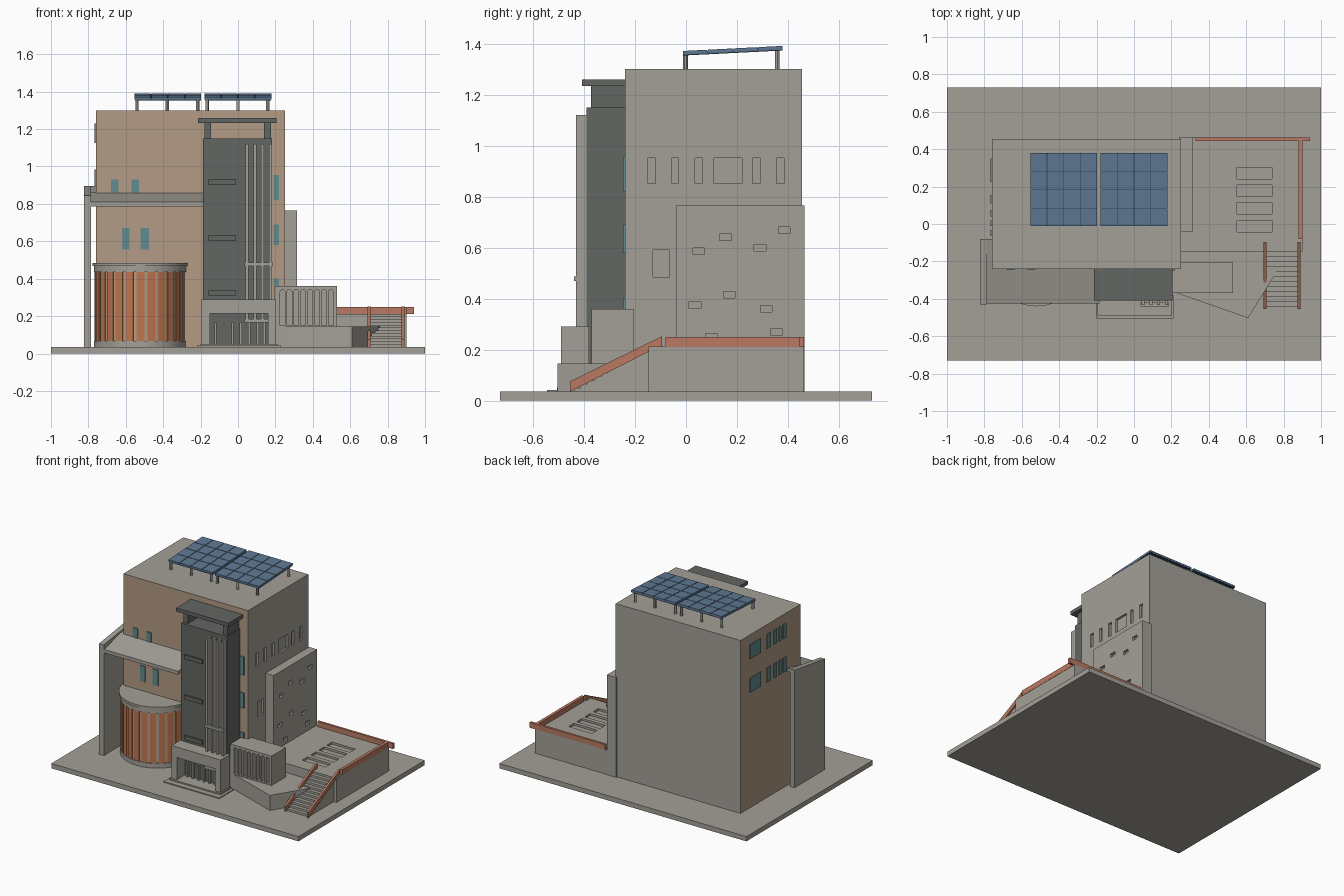
import bpy, bmesh, math
from mathutils import Vector

if "Cube" in bpy.data.objects:
    bpy.data.objects.remove(bpy.data.objects["Cube"])


def mat(name, rgb):
    m = bpy.data.materials.new(name)
    lin = [(c / 255 / 12.92) if c < 10 else ((c / 255 + 0.055) / 1.055) ** 2.4 for c in rgb]
    m.diffuse_color = (*lin, 1)
    m.use_nodes = True
    m.node_tree.nodes["Principled BSDF"].inputs["Base Color"].default_value = m.diffuse_color
    return m


GREY = mat("concrete grey", (163, 160, 151))
TAN = mat("tan render", (178, 155, 133))
DARK = mat("dark slate", (99, 102, 99))
TEAL = mat("teal glass", (98, 140, 142))
ORANGE = mat("orange panel", (192, 118, 78))
RAIL = mat("terracotta rail", (186, 122, 98))
BLUE = mat("solar blue", (94, 121, 147))
NAVY = mat("solar joint", (50, 66, 84))


def finish(name, bm, *mats):
    bmesh.ops.recalc_face_normals(bm, faces=bm.faces)
    me = bpy.data.meshes.new(name)
    bm.to_mesh(me)
    bm.free()
    for m in mats:
        me.materials.append(m)
    ob = bpy.data.objects.new(name, me)
    bpy.context.collection.objects.link(ob)
    return ob


def add_box(bm, x0, x1, y0, y1, z0, z1):
    r = bmesh.ops.create_cube(bm, size=1)
    for v in r["verts"]:
        v.co = Vector((x1 if v.co.x > 0 else x0, y1 if v.co.y > 0 else y0, z1 if v.co.z > 0 else z0))


def boxes(name, m, *dims):
    bm = bmesh.new()
    for d in dims:
        add_box(bm, *d)
    return finish(name, bm, m)


def add_prism(bm, pts, lo, hi, axis):
    """Extrude a 2D outline along x ((y,z) points), y ((x,z) points) or z ((x,y) points)."""
    def place(p, t):
        return {"x": (t, *p), "y": (p[0], t, p[1]), "z": (*p, t)}[axis]
    f = bm.faces.new([bm.verts.new(place(p, lo)) for p in pts])
    d = Vector(place((0, 0), hi - lo))
    r = bmesh.ops.extrude_face_region(bm, geom=[f])
    bmesh.ops.translate(bm, vec=d, verts=[g for g in r["geom"] if isinstance(g, bmesh.types.BMVert)])


def prism(name, m, pts, *spans, axis="x"):
    bm = bmesh.new()
    for lo, hi in spans:
        add_prism(bm, pts, lo, hi, axis)
    return finish(name, bm, m)


def cut(ob, cutter):
    cutter.hide_render = True
    mod = ob.modifiers.new("recess", "BOOLEAN")
    mod.object, mod.solver = cutter, "EXACT"
    bpy.context.view_layer.objects.active = ob
    bpy.ops.object.modifier_apply(modifier=mod.name)
    bpy.data.objects.remove(cutter)


# ground slab
boxes("ground_slab", GREY, (-1, 1, -0.73, 0.73, 0, 0.035))

# main block: tan on the front and left faces
bm = bmesh.new()
add_box(bm, -0.76, 0.25, -0.24, 0.455, 0.03, 1.30)
bmesh.ops.recalc_face_normals(bm, faces=bm.faces)
for f in bm.faces:
    f.material_index = 1 if f.normal.y < -0.5 or f.normal.x < -0.5 else 0
main = finish("main_block", bm, GREY, TAN)
side = [(-0.15, -0.12), (-0.055, -0.03), (0.035, 0.065), (0.11, 0.22), (0.26, 0.29), (0.355, 0.385)]
cut(main, boxes("side_window_cutter", GREY, *[(0.235, 0.3, a, b, 0.852, 0.952) for a, b in side],
                (0.235, 0.3, -0.13, -0.065, 0.485, 0.59)))

# windows on the front and left faces
front = [(-0.68, -0.64, 0.86, 0.93), (-0.57, -0.53, 0.86, 0.93),
         (-0.62, -0.58, 0.555, 0.67), (-0.52, -0.475, 0.555, 0.67)]
boxes("front_windows", TEAL, *[(a, b, -0.246, -0.238, c, d) for a, b, c, d in front])
corner = [(0.82, 0.955), (0.58, 0.69), (0.36, 0.40)]
boxes("corner_windows", TEAL, *[(0.19, 0.22, -0.248, -0.238, a, b) for a, b in corner])
left = [(0.225, 0.35), (0.11, 0.155), (0.04, 0.075), (-0.012, 0.018), (-0.065, -0.032)]
boxes("left_windows", TEAL, *[(-0.766, -0.758, a, b, c, c + 0.105) for a, b in left for c in (0.88, 1.125)])

# side wing wall with scattered small recesses
wing = boxes("side_wing_wall", GREY, (0.24, 0.315, -0.04, 0.465, 0.03, 0.765))
spots = [(0.05, 0.585), (0.155, 0.64), (0.29, 0.6), (0.385, 0.668), (0.035, 0.375),
         (0.17, 0.415), (0.315, 0.36), (0.355, 0.27), (0.1, 0.25)]
cut(wing, boxes("wing_cutter", GREY, *[(0.297, 0.35, y - 0.023, y + 0.023, z - 0.013, z + 0.013)
                                       for y, z in spots]))

# stair tower with open top and roof slab
boxes("stair_tower", DARK, (-0.187, 0.183, -0.39, -0.23, 0.03, 1.15))
boxes("tower_top_piers", DARK, (-0.18, -0.145, -0.372, -0.24, 1.14, 1.24), (0.14, 0.177, -0.372, -0.24, 1.14, 1.24))
boxes("tower_roof", DARK, (-0.215, 0.207, -0.408, -0.238, 1.233, 1.26))
boxes("tower_slots", DARK, *[(-0.157, -0.01, -0.402, -0.385, z, z + 0.03) for z in (0.31, 0.605, 0.9)])
boxes("tower_fins", GREY, *[(x - 0.008, x + 0.008, -0.432, -0.385, 0.165, 1.12)
                            for x in (0.048, 0.09, 0.132, 0.174)])
boxes("fin_ties", GREY, (0.035, 0.187, -0.44, -0.42, 0.468, 0.487), (0.035, 0.187, -0.44, -0.42, 0.165, 0.185))

# entrance portal, columns and steps
boxes("entrance_portal", GREY, (-0.195, -0.15, -0.49, -0.38, 0.03, 0.29), (0.16, 0.203, -0.49, -0.38, 0.03, 0.29),
      (-0.15, 0.16, -0.49, -0.38, 0.213, 0.29))
boxes("entrance_columns", GREY, *[(x - 0.006, x + 0.006, -0.42, -0.405, 0.03, 0.165)
                                  for x in (-0.12, -0.075, -0.03, 0.015, 0.06, 0.105, 0.14)])
boxes("entrance_door", DARK, (-0.15, 0.16, -0.40, -0.385, 0.03, 0.215))
boxes("entrance_steps", GREY, (-0.22, 0.23, -0.545, -0.38, 0.03, 0.042), (-0.2, 0.21, -0.505, -0.38, 0.03, 0.052))

# sloping canopy on its tall end wall
prism("canopy", GREY, [(-0.425, 0.785), (-0.425, 0.81), (-0.235, 0.86), (-0.235, 0.835)], (-0.79, -0.185))
prism("canopy_return", GREY, [(-0.425, 0.785), (-0.425, 0.81), (-0.08, 0.895), (-0.08, 0.87)], (-0.79, -0.755))
prism("canopy_wall", GREY, [(-0.43, 0.03), (-0.43, 0.845), (-0.08, 0.895), (-0.08, 0.03)], (-0.823, -0.785))

# round bay with orange panels


def drum(name, m, r, z0, z1):
    bm = bmesh.new()
    pts = [(-0.522 + r * math.cos(math.tau * i / 64), -0.182 + r * math.sin(math.tau * i / 64)) for i in range(64)]
    # keep only the half in front of the facade
    pts = [p for p in pts if p[1] < -0.2]
    pts = [(pts[0][0], -0.2)] + pts + [(pts[-1][0], -0.2)]
    add_prism(bm, pts, z0, z1, "z")
    return finish(name, bm, m)


drum("bay_base", GREY, 0.249, 0.03, 0.068)
drum("bay_body", TAN, 0.240, 0.06, 0.44)
drum("bay_band", GREY, 0.250, 0.435, 0.47)
drum("bay_cap", GREY, 0.258, 0.468, 0.485)
bm = bmesh.new()
for i in range(13):
    a = -math.pi + (i + 0.5) * math.pi / 13
    arc = [a - 0.085, a, a + 0.085]
    pts = [(-0.522 + r * math.cos(t), -0.182 + r * math.sin(t))
           for r, ts in ((0.2455, arc), (0.236, arc[::-1])) for t in ts]
    if max(p[1] for p in pts) < -0.19:
        add_prism(bm, pts, 0.068, 0.435, "z")
finish("bay_panels", bm, ORANGE)

# low annex with arched niches
annex = boxes("annex", GREY, (0.195, 0.53, -0.37, -0.205, 0.03, 0.36))
bm = bmesh.new()
for i in range(8):
    cx = 0.238 + i * 0.037
    arch = [(cx + 0.0125 * math.cos(math.pi * k / 8), 0.33 + 0.0125 * math.sin(math.pi * k / 8)) for k in range(9)]
    add_prism(bm, [(cx + 0.0125, 0.15)] + arch + [(cx - 0.0125, 0.15)], -0.4, -0.335, "y")
cut(annex, finish("niche_cutter", bm, GREY))

# angled planter terrace
prism("planter_terrace", GREY, [(0.23, -0.37), (0.61, -0.503), (0.76, -0.26), (0.76, -0.14), (0.23, -0.14)],
      (0.03, 0.145), axis="z")

# raised terrace with skylight recesses
terrace = boxes("raised_terrace", GREY, (0.25, 0.9, -0.147, 0.462, 0.03, 0.212))
cut(terrace, boxes("skylight_cutter", GREY, *[(0.55, 0.738, y, y + 0.062, 0.197, 0.25)
                                              for y in (-0.043, 0.053, 0.147, 0.24)]))
boxes("terrace_rails", RAIL, (0.33, 0.942, 0.445, 0.462, 0.21, 0.25), (0.88, 0.902, -0.08, 0.462, 0.21, 0.25))

# outdoor stair and its sloping rails
N = 11
boxes("stair_steps", GREY, *[(0.705, 0.878, -0.44 + i * 0.294 / N, -0.14, 0.03, 0.035 + (i + 1) * 0.177 / (N + 1))
                             for i in range(N)])
prism("stair_rails", RAIL, [(-0.455, 0.035), (-0.455, 0.075), (-0.095, 0.252), (-0.095, 0.212), (-0.14, 0.195)],
      (0.693, 0.708), (0.875, 0.89))

# solar arrays: tiles on a tilted backing, standing on posts
TILT = math.atan2(0.02, 0.395)
for n, x0 in (("left", -0.555), ("right", -0.18)):
    tiles = []
    w, d = 0.36 / 4, 0.395 / 4
    for i in range(4):
        for j in range(4):
            tiles.append((x0 + i * w + 0.002, x0 + (i + 1) * w - 0.002, j * d + 0.002, (j + 1) * d - 0.002, 0.004, 0.018))
    parts = (boxes(n + "_solar_tiles", BLUE, *tiles),
             boxes(n + "_solar_backing", NAVY, (x0 + 0.003, x0 + 0.357, 0.003, 0.392, 0, 0.014)))
    for ob in parts:
        ob.location = (0, -0.013, 1.353)
        ob.rotation_euler.x = TILT
bm = bmesh.new()
for x in (-0.54, -0.378, -0.215, -0.165, 0, 0.16):
    for y, top in ((-0.002, 1.357), (0.358, 1.375)):
        r = bmesh.ops.create_cone(bm, cap_ends=True, segments=12, radius1=0.009, radius2=0.009, depth=top - 1.295)
        bmesh.ops.translate(bm, verts=r["verts"], vec=(x, y, (top + 1.295) / 2))
finish("solar_posts", bm, GREY)

# smooth the curved parts, keeping edges sharp
bpy.ops.object.select_all(action="DESELECT")
for ob in bpy.data.objects:
    if ob.name.startswith(("bay_", "solar_posts")):
        ob.select_set(True)
        bpy.context.view_layer.objects.active = ob
bpy.ops.object.shade_smooth_by_angle(angle=math.radians(30))
